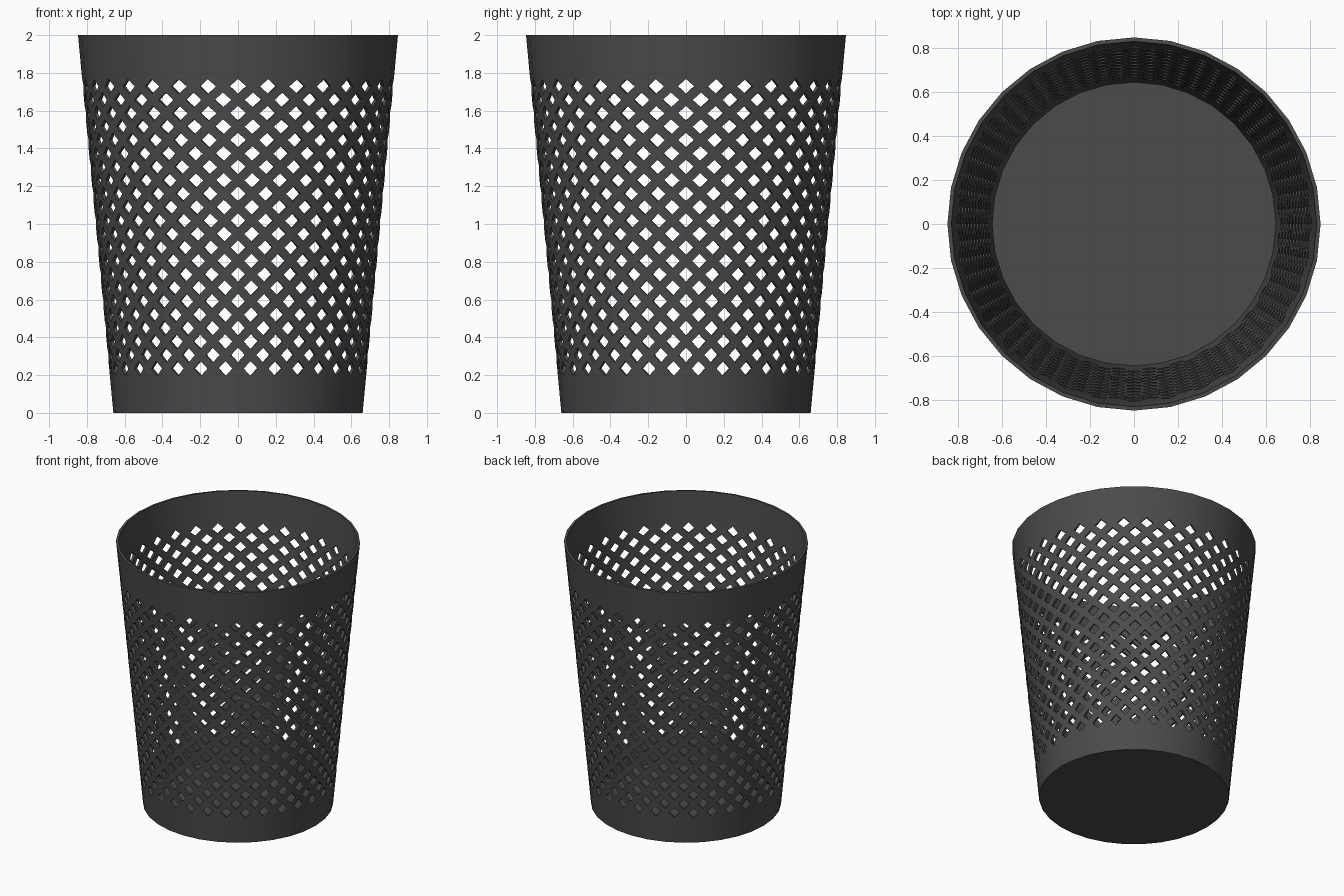
import bpy, bmesh, math

if "Cube" in bpy.data.objects:
    bpy.data.objects.remove(bpy.data.objects["Cube"])

SIDES = 32                 # flat sides of the tapered wall, one hole column per side
ROWS = 22                  # staggered rows of diamond holes
R_BOT, R_TOP, H = 0.66, 0.847, 2.0
Z0, DZ = 0.235, 0.0711     # centre of lowest hole row, spacing between rows
HOLE = 0.55                # hole size relative to its lattice cell
WALL = 0.018

mat = bpy.data.materials.new("dark_grey")
mat.diffuse_color = (0.07, 0.07, 0.07, 1)
mat.use_nodes = True
mat.node_tree.nodes["Principled BSDF"].inputs["Base Color"].default_value = mat.diffuse_color


def wall_point(k, z):
    """Point on the faceted cone; k counts half sides, even k is a corner."""
    step = math.pi / SIDES
    a = k * step
    off = (k % 2) if (k % 2) <= 1 else 2 - (k % 2)
    r = (R_BOT + (R_TOP - R_BOT) * z / H) * math.cos(step) / math.cos((1 - off) * step)
    return (r * math.sin(a), -r * math.cos(a), z)


def finish(bm, name):
    bmesh.ops.remove_doubles(bm, verts=bm.verts, dist=1e-4)
    bmesh.ops.recalc_face_normals(bm, faces=bm.faces)
    me = bpy.data.meshes.new(name)
    bm.to_mesh(me)
    bm.free()
    ob = bpy.data.objects.new(name, me)
    me.materials.append(mat)
    bpy.context.collection.objects.link(ob)
    bpy.ops.object.select_all(action='DESELECT')
    bpy.context.view_layer.objects.active = ob
    ob.select_set(True)
    return ob


# Basket wall: lattice of diamond frames between two solid bands
bm = bmesh.new()


def face(pts):
    bm.faces.new([bm.verts.new(wall_point(k, z)) for k, z in pts])


dirs = [(1, 0), (0, 1), (-1, 0), (0, -1)]
for m in range(ROWS):
    zc = Z0 + m * DZ
    for c in range(SIDES):
        k = 2 * c + (m + 1) % 2
        for i in range(4):
            (a, b), (d, e) = dirs[i], dirs[(i + 1) % 4]
            face([(k + a, zc + b * DZ), (k + d, zc + e * DZ),
                  (k + d * HOLE, zc + e * DZ * HOLE),
                  (k + a * HOLE, zc + b * DZ * HOLE)])

z_last = Z0 + (ROWS - 1) * DZ
for k in range(1, 2 * SIDES, 2):
    # bottom band, then top band
    face([(k - 1, 0), (k + 1, 0), (k + 1, Z0), (k, Z0 - DZ), (k - 1, Z0)])
    face([(k - 1, H), (k - 1, z_last + DZ), (k, z_last), (k + 1, z_last + DZ), (k + 1, H)])

wall = finish(bm, "basket_wall")
sol = wall.modifiers.new("thickness", 'SOLIDIFY')
sol.thickness = WALL
sol.offset = -1
bpy.ops.object.modifier_apply(modifier=sol.name)
bpy.ops.object.shade_smooth_by_angle(angle=math.radians(30))

# Solid floor
bm = bmesh.new()
rings = [[bm.verts.new((x * 0.995, y * 0.995, z)) for x, y, z in
          (wall_point(2 * i, zz) for i in range(SIDES))] for zz in (0.0, 0.02)]
bm.faces.new(rings[0])
bm.faces.new(rings[1])
for i in range(SIDES):
    j = (i + 1) % SIDES
    bm.faces.new([rings[0][i], rings[0][j], rings[1][j], rings[1][i]])
finish(bm, "basket_floor")
